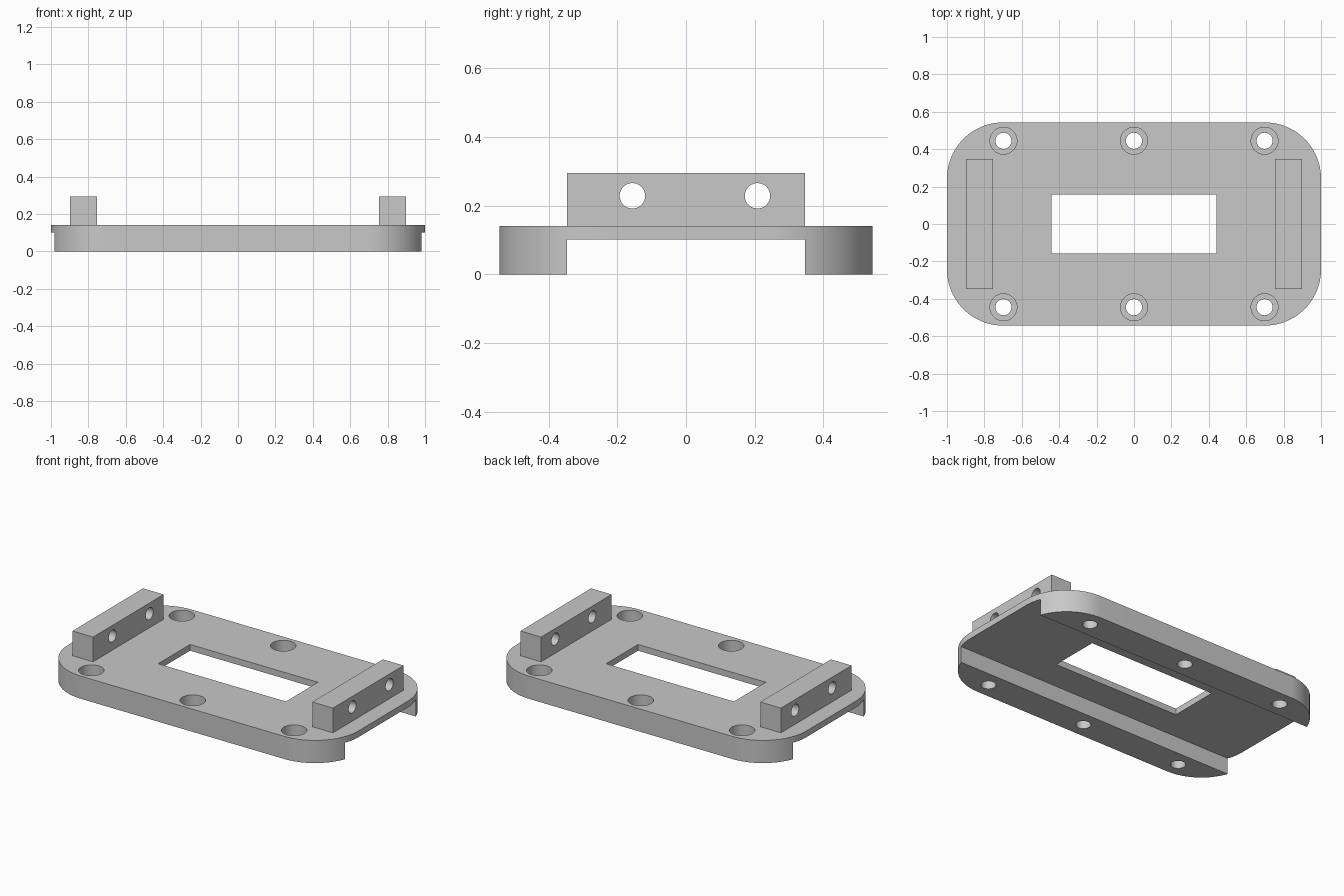
import bpy, bmesh, math
from mathutils import Matrix, Vector

if "Cube" in bpy.data.objects:
    bpy.data.objects.remove(bpy.data.objects["Cube"], do_unlink=True)

HALF_X, HALF_Y, CORNER = 1.0, 0.543, 0.3
PLATE_TOP, RAIL_HALF = 0.141, 0.347

grey = bpy.data.materials.new("plain grey")
grey.use_nodes = True
colour = (0.58, 0.58, 0.58, 1)
grey.diffuse_color = colour
grey.node_tree.nodes["Principled BSDF"].inputs["Base Color"].default_value = colour


def make_object(name, bm):
    bmesh.ops.recalc_face_normals(bm, faces=bm.faces)
    mesh = bpy.data.meshes.new(name)
    bm.to_mesh(mesh)
    bm.free()
    mesh.materials.append(grey)
    obj = bpy.data.objects.new(name, mesh)
    bpy.context.collection.objects.link(obj)
    return obj


def box(name, low, high):
    low, high = Vector(low), Vector(high)
    bm = bmesh.new()
    place = Matrix.Translation((low + high) / 2) @ Matrix.Diagonal((*(high - low), 1))
    bmesh.ops.create_cube(bm, size=1, matrix=place)
    return make_object(name, bm)


def cylinder(name, centre, radius, depth, along_x=False):
    bm = bmesh.new()
    turn = Matrix.Rotation(math.pi / 2 if along_x else 0, 4, 'Y')
    bmesh.ops.create_cone(bm, cap_ends=True, segments=48, radius1=radius, radius2=radius,
                          depth=depth, matrix=Matrix.Translation(centre) @ turn)
    return make_object(name, bm)


def cut(target, cutter):
    cutter.hide_render = True
    mod = target.modifiers.new("cut", 'BOOLEAN')
    mod.operation, mod.solver, mod.object = 'DIFFERENCE', 'EXACT', cutter
    bpy.context.view_layer.objects.active = target
    bpy.ops.object.modifier_apply(modifier=mod.name)
    bpy.data.objects.remove(cutter, do_unlink=True)


# Base plate with rounded corners
bm = bmesh.new()
steps = 24
outline = []
for quarter, (sx, sy) in enumerate([(1, 1), (-1, 1), (-1, -1), (1, -1)]):
    for i in range(steps + 1):
        a = math.pi / 2 * (quarter + i / steps)
        outline.append(bm.verts.new((sx * (HALF_X - CORNER) + CORNER * math.cos(a),
                                     sy * (HALF_Y - CORNER) + CORNER * math.sin(a), 0)))
face = bm.faces.new(outline)
top = bmesh.ops.extrude_face_region(bm, geom=[face])["geom"]
bmesh.ops.translate(bm, vec=(0, 0, PLATE_TOP),
                    verts=[v for v in top if isinstance(v, bmesh.types.BMVert)])
plate = make_object("base_plate", bm)

# Lengthwise channel underneath and central window
cut(plate, box("channel_cutter", (-2, -RAIL_HALF, -1), (2, RAIL_HALF, 0.102)))
cut(plate, box("window_cutter", (-0.44, -0.157, -1), (0.44, 0.157, 1)))

# Six counterbored screw holes
for x in (-0.698, 0, 0.698):
    for y in (-0.445, 0.445):
        cut(plate, cylinder("bore_cutter", (x, y, 0.06 + 0.5), 0.072, 1))
        cut(plate, cylinder("hole_cutter", (x, y, 0), 0.043, 1))

# Two upright bars, each with two cross holes
parts = [plate]
for side, name in ((1, "left_bar"), (-1, "right_bar")):
    inner, outer = sorted((side * 0.755, side * 0.897))
    bar = box(name, (inner, -0.347, PLATE_TOP), (outer, 0.347, 0.295))
    for y in (-0.156, 0.208):
        cut(bar, cylinder("cross_cutter", (side * 0.826, y, 0.229), 0.037, 0.5, True))
    parts.append(bar)

# Smooth the round walls, keep edges sharp
bpy.ops.object.select_all(action='DESELECT')
for obj in parts:
    obj.select_set(True)
bpy.context.view_layer.objects.active = plate
bpy.ops.object.shade_smooth_by_angle(angle=math.radians(30))
